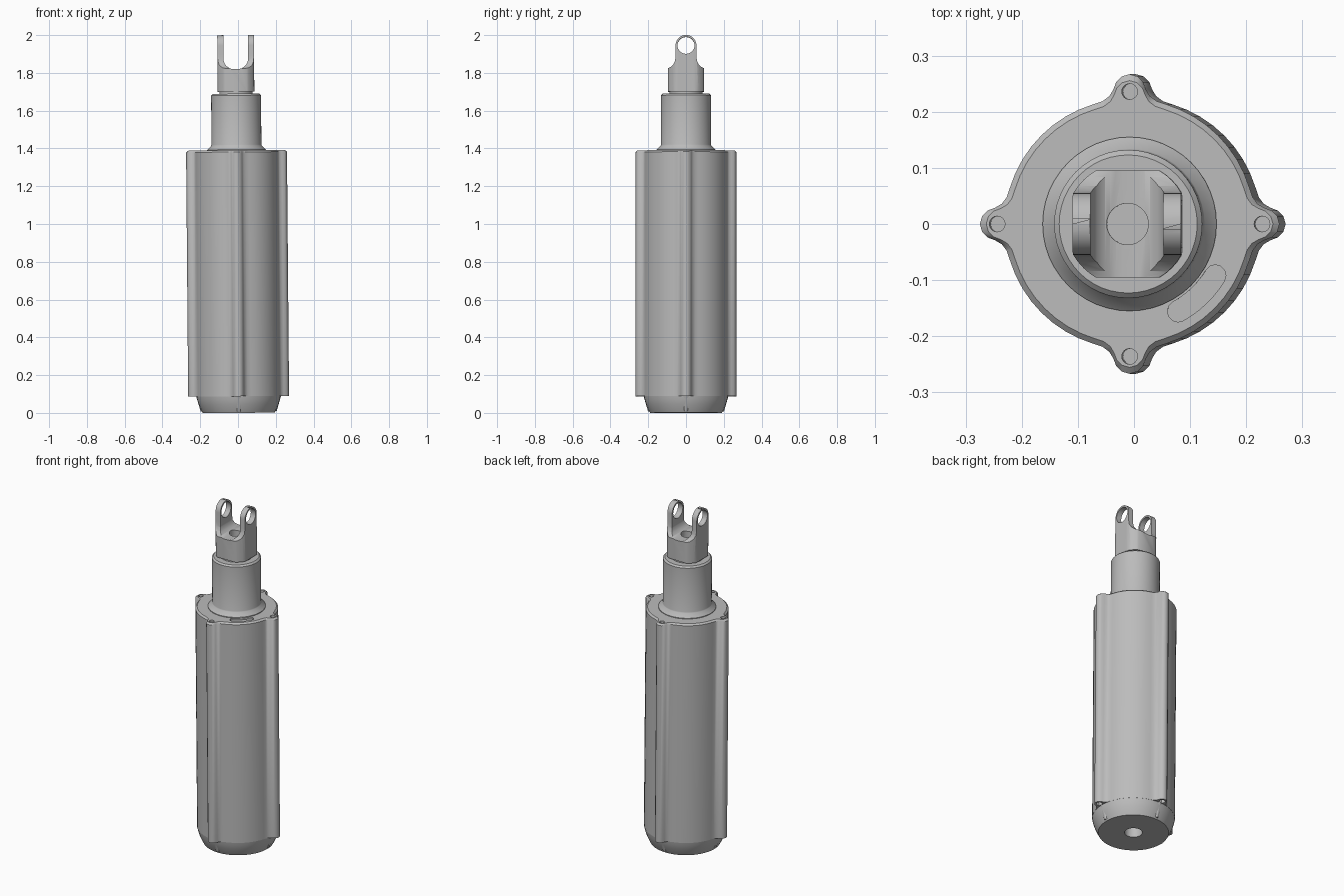
import bpy, bmesh
from math import sin, cos, pi, radians

if "Cube" in bpy.data.objects:
    bpy.data.objects.remove(bpy.data.objects["Cube"], do_unlink=True)

metal = bpy.data.materials.new("grey metal")
metal.use_nodes = True
GREY = (0.5, 0.5, 0.5, 1)
metal.diffuse_color = GREY
metal.node_tree.nodes["Principled BSDF"].inputs["Base Color"].default_value = GREY

TILT = -0.0085   # the whole unit leans very slightly
SHIFT = 0.004


def loft(name, rings):
    """Skin a stack of closed rings and cap both ends."""
    bm = bmesh.new()
    loops = [[bm.verts.new(p) for p in ring] for ring in rings]
    for low, high in zip(loops, loops[1:]):
        n = len(low)
        for i in range(n):
            j = (i + 1) % n
            bm.faces.new((low[i], low[j], high[j], high[i]))
    bm.faces.new(loops[0][::-1])
    bm.faces.new(loops[-1])
    bmesh.ops.recalc_face_normals(bm, faces=bm.faces)
    mesh = bpy.data.meshes.new(name)
    bm.to_mesh(mesh)
    bm.free()
    mesh.materials.append(metal)
    obj = bpy.data.objects.new(name, mesh)
    bpy.context.collection.objects.link(obj)
    obj.rotation_euler.y = TILT
    obj.location.x = SHIFT
    return obj


def circle(r, cx=0, cy=0, n=48):
    return [(cx + r * cos(2 * pi * i / n), cy + r * sin(2 * pi * i / n)) for i in range(n)]


def lathe(name, profile):
    return loft(name, [[(x, y, z) for x, y in circle(r)] for r, z in profile])


def prism(name, outline, a, b, axis="z"):
    place = {"x": lambda u, v, d: (d, u, v),
             "y": lambda u, v, d: (u, d, v),
             "z": lambda u, v, d: (u, v, d)}[axis]
    return loft(name, [[place(u, v, d) for u, v in outline] for d in (a, b)])


def boolean(obj, cutter, operation="DIFFERENCE"):
    cutter.hide_render = True
    mod = obj.modifiers.new("cut", "BOOLEAN")
    mod.operation, mod.object, mod.solver = operation, cutter, "EXACT"
    bpy.context.view_layer.objects.active = obj
    bpy.ops.object.modifier_apply(modifier=mod.name)
    bpy.data.objects.remove(cutter, do_unlink=True)


# Housing: round section with four screw ribs, chamfered at the top
rib = [(0.267, 0), (0.263, 0.014), (0.253, 0.024), (0.24, 0.029), (0.228, 0.036), (0.219, 0.048)]
quarter = rib + [(0.223 * cos(radians(a)), 0.223 * sin(radians(a))) for a in range(17, 74, 7)]
quarter += [(v, u) for u, v in rib[:0:-1]]
section = []
for k in range(4):
    c, s = cos(k * pi / 2), sin(k * pi / 2)
    section += [(u * c - v * s, u * s + v * c) for u, v in quarter]
housing = loft("housing", [[(x * f, y * f, z) for x, y in section]
                           for f, z in ((1, 0.088), (1, 1.381), (0.957, 1.39))])

# Screw holes at both ends of each rib, with a fin under each rib
parts = []
for k in range(4):
    c, s = round(cos(k * pi / 2)), round(sin(k * pi / 2))
    boolean(housing, prism("screw_hole", circle(0.014, 0.236 * c, 0.236 * s, 16), 1.1, 1.5))
    boolean(housing, prism("nut_pocket", circle(0.018, 0.24 * c, 0.24 * s, 6), 0, 0.12))
    parts.append(loft(f"rib_fin_{k + 1}", [[(x, y, z) for x, y in circle(r, 0.192 * c, 0.192 * s, 16)]
                                           for r, z in ((0.009, 0.008), (0.033, 0.09))]))

# Curved groove in the top face
middle, half_width = 0.178, 0.019
groove = []
for radius, sweep in ((middle + half_width, range(-61, -30, 5)), (middle - half_width, range(-31, -62, -5))):
    groove += [(radius * cos(radians(a)), radius * sin(radians(a))) for a in sweep]
    end = radians(sweep[-1])
    turn = 0 if radius > middle else pi
    groove += [(middle * cos(end) + half_width * cos(end + turn + b * pi / 6),
                middle * sin(end) + half_width * sin(end + turn + b * pi / 6)) for b in range(1, 6)]
boolean(housing, prism("groove_cutter", groove, 1.38, 1.42))

# Rounded base with a centre bore
base = lathe("base", [(0.048, 0.08), (0.048, 0), (0.19, 0), (0.198, 0.015), (0.211, 0.045),
                      (0.219, 0.07), (0.2225, 0.089), (0.2, 0.12)])

# Collar and sleeve
sleeve = lathe("sleeve", [(0.155, 1.35), (0.155, 1.394), (0.134, 1.415), (0.132, 1.42),
                          (0.132, 1.681), (0.123, 1.69), (0.1, 1.69)])
neck = lathe("rod_neck", [(0.088, 1.66), (0.088, 1.71)])

# Fork: side outline cut to a flattened round rod
shoulder = [(0.095, 1.7), (0.095, 1.824), (0.084, 1.829), (0.068, 1.843), (0.058, 1.863), (0.055, 1.89)]
eye = [(0.055 * cos(pi * i / 20), 1.945 + 0.055 * sin(pi * i / 20)) for i in range(21)]
fork = prism("fork", shoulder + eye + [(-u, v) for u, v in shoulder[::-1]], -0.12, 0.12, "x")
flats = [(max(-0.097, min(0.097, x)), y) for x, y in circle(0.111)]
boolean(fork, prism("rod_shape", flats, 1.6, 2.1), "INTERSECT")

# U slot, pin holes and floor hole of the fork
slot_arc = [(0.01 + 0.055 * cos(pi * i / 16), 1.875 - 0.055 * sin(pi * i / 16)) for i in range(9)]
half_slot = [(0.065, 2.1)] + slot_arc
boolean(fork, prism("slot_cutter", half_slot + [(-u, v) for u, v in half_slot[::-1]], -0.2, 0.2, "y"))
boolean(fork, prism("pin_hole", circle(0.045, 0, 1.945, 32), -0.2, 0.2, "x"))
boolean(fork, prism("floor_hole", circle(0.037, 0, 0, 32), 1.75, 1.9))

# Smooth shading with crisp edges
bpy.ops.object.select_all(action="DESELECT")
for obj in parts + [housing, base, sleeve, neck, fork]:
    obj.select_set(True)
bpy.context.view_layer.objects.active = housing
bpy.ops.object.shade_smooth_by_angle(angle=radians(38))
